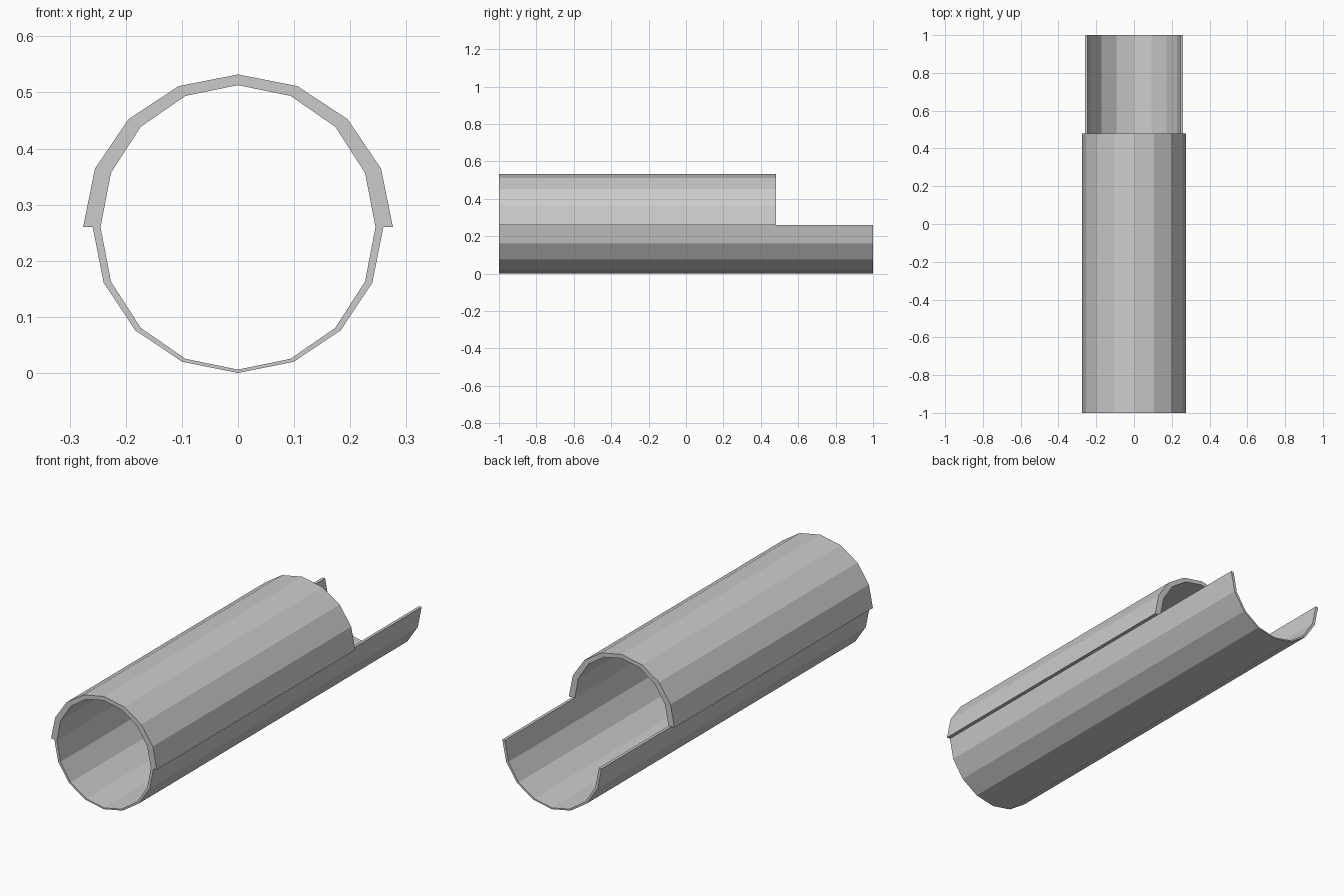
import bpy, bmesh
from math import sin, cos, pi

if "Cube" in bpy.data.objects:
    bpy.data.objects.remove(bpy.data.objects["Cube"])

CENTRE_Z = 0.26


def half_shell(name, sign, outer, inner, y0, y1):
    """Half tube of 8 flat sides, extruded along y; sign +1 is upper, -1 lower."""
    def arc(radii):
        return [(radii[0] * cos(i * pi / 8), CENTRE_Z + sign * radii[1] * sin(i * pi / 8))
                for i in range(9)]

    bm = bmesh.new()
    rows = []
    for o, i in zip(arc(outer), arc(inner)):
        loop = [(o, y0), (o, y1), (i, y1), (i, y0)]
        rows.append([bm.verts.new((p[0], y, p[1])) for p, y in loop])
    # walls along the arc
    for a, b in zip(rows, rows[1:]):
        for k in range(4):
            n = (k + 1) % 4
            bm.faces.new((a[k], a[n], b[n], b[k]))
    # long rim edges
    bm.faces.new(rows[0])
    bm.faces.new(rows[-1][::-1])
    bmesh.ops.recalc_face_normals(bm, faces=bm.faces)
    mesh = bpy.data.meshes.new(name)
    bm.to_mesh(mesh)
    bm.free()
    obj = bpy.data.objects.new(name, mesh)
    bpy.context.collection.objects.link(obj)
    return obj


# Full-length lower trough, thinning towards the bottom
half_shell("lower_trough", -1, (0.259, 0.26), (0.245, 0.254), -1.0, 1.0)

# Shorter, thicker upper cover overhanging the trough's sides
half_shell("upper_cover", 1, (0.276, 0.272), (0.245, 0.253), -1.0, 0.48)
